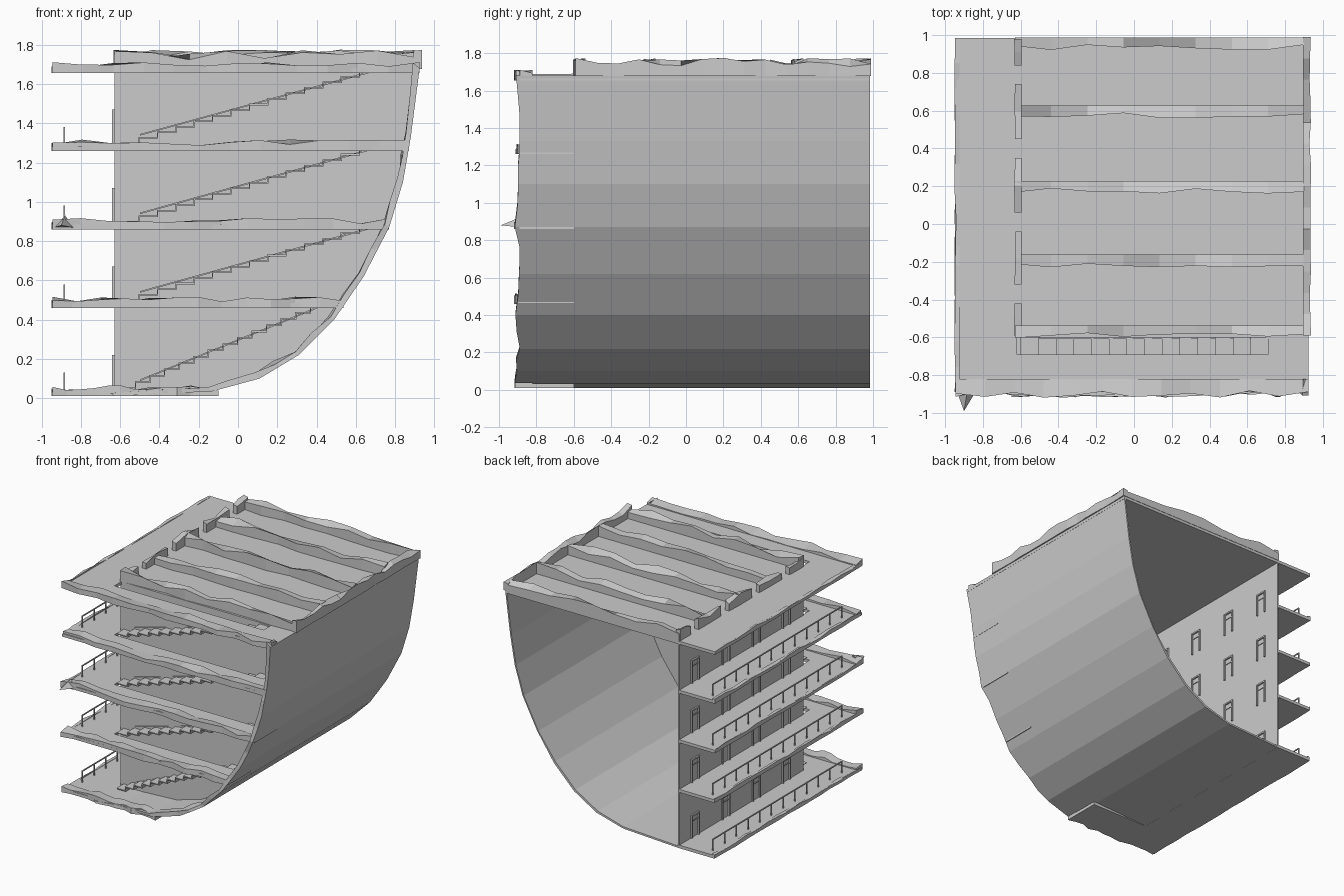
import bpy, random
from mathutils import Vector as V

if "Cube" in bpy.data.objects:
    bpy.data.objects.remove(bpy.data.objects["Cube"])

random.seed(7)
FLOORS = [0.01, 0.46, 0.86, 1.26, 1.655]
T = 0.025                                   # slab thickness
HULL = [(-0.94, 0.01), (-0.63, 0.01), (-0.13, 0.035), (0.11, 0.10), (0.31, 0.22), (0.49, 0.40),
        (0.64, 0.62), (0.77, 0.87), (0.84, 1.10), (0.88, 1.33), (0.925, 1.68)]
DOORS = [-0.37, 0.01, 0.40, 0.79]
BEAMS = [-0.56, -0.185, 0.205, 0.605, 0.965]
WALL_X, WALL_Y, FRONT, BACK = -0.63, -0.6, -0.89, 0.985


def mesh(name, verts, faces):
    me = bpy.data.meshes.new(name)
    me.from_pydata([tuple(v) for v in verts], [], faces)
    ob = bpy.data.objects.new(name, me)
    bpy.context.collection.objects.link(ob)
    return ob


BOX = [(0, 1, 3, 2), (4, 6, 7, 5), (0, 4, 5, 1), (2, 3, 7, 6), (0, 2, 6, 4), (1, 5, 7, 3)]


def boxes(name, items):
    """One object from (x0, x1, y0, y1, z0, z1) boxes."""
    vs, fs = [], []
    for x0, x1, y0, y1, z0, z1 in items:
        n = len(vs)
        vs += [(x, y, z) for x in (x0, x1) for y in (y0, y1) for z in (z0, z1)]
        fs += [tuple(n + i for i in f) for f in BOX]
    return mesh(name, vs, fs)


def prism(name, outline, y0, y1):
    """Closed xz outline extruded along y."""
    n = len(outline)
    vs = [(x, y, z) for y in (y0, y1) for x, z in outline]
    fs = [tuple(range(n)), tuple(range(2 * n - 1, n - 1, -1))]
    fs += [(i, n + i, n + (i + 1) % n, (i + 1) % n) for i in range(n)]
    return mesh(name, vs, fs)


def rough_bar(name, path, a, b, jit, cuts=1):
    """Broken-edge bar: section spanned by a and b; b end is uneven."""
    a, b = V(a), V(b)
    path = [V(p) for p in path]
    pts = [p.lerp(q, k / cuts) for p, q in zip(path, path[1:]) for k in range(cuts)] + [path[-1]]
    vs, fs = [], []
    for p in pts:
        s, t, o = (random.uniform(0.55, 1.15) for _ in range(3))
        o = a.normalized() * random.uniform(-jit, jit * 0.3)
        vs += [p + o, p + a, p + a + b * s, p + b * t + o]
    for i in range(len(pts) - 1):
        k = 4 * i
        fs += [(k + j, k + (j + 1) % 4, k + 4 + (j + 1) % 4, k + 4 + j) for j in range(4)]
    fs += [(3, 2, 1, 0), tuple(range(len(vs) - 4, len(vs)))]
    return mesh(name, vs, fs)


def hull_x(z):
    for (xa, za), (xb, zb) in zip(HULL[1:], HULL[2:]):
        if za <= z <= zb:
            return xa + (xb - xa) * (z - za) / (zb - za)
    return HULL[-1][0]


# Curved outer shell, open at both ends
inner = [(x - (0.012 if z > 0.05 else 0), z + (0.015 if z < 0.5 else 0)) for x, z in HULL[1:]]
n = len(inner)
strip = HULL[1:] + inner
vs = [(x, y, z) for y in (FRONT, BACK) for x, z in strip]
fs = []
for i in range(n - 1):
    o, q, m = i, n + i, 2 * n
    fs += [(o, o + 1, m + o + 1, m + o), (q + 1, q, m + q, m + q + 1),
           (o, q, q + 1, o + 1), (m + o, m + o + 1, m + q + 1, m + q)]
fs += [(0, 2 * n, 3 * n, n), (n - 1, 2 * n - 1, 4 * n - 1, 3 * n - 1)]
mesh("curved_shell", vs, fs)
rough_bar("shell_broken_rim", [(x, FRONT, z) for x, z in HULL[1:]], (0, 0.07, 0), (-0.03, 0, 0.025), 0.03, 2)

# Floor slabs: left balcony, front corridor, stairwell opening
hole_ends = [None, 0.44, 0.71, 0.71, 0.71]
for k, f in enumerate(FLOORS):
    xr = hull_x(f + 0.01) if k else -0.1
    top = f + T
    parts = [(-0.94, WALL_X + 0.01, FRONT, BACK, f, top)]
    if k == 0:
        parts.append((WALL_X, xr, FRONT, WALL_Y, f, top))
    else:
        parts += [(WALL_X, xr, FRONT, -0.69, f, top), (hole_ends[k], xr, -0.69, WALL_Y, f, top)]
    if k == 4:
        parts.append((WALL_X, xr, WALL_Y, BACK, f, top))
    boxes(f"floor_slab_{k}", parts)
    rough_bar(f"slab_front_edge_{k}", [(-0.945, FRONT, f), (xr, FRONT, f)], (0, 0.07, 0), (0, 0, 0.05), 0.03, 12)
    rough_bar(f"slab_side_edge_{k}", [(-0.945, FRONT, f), (-0.945, BACK, f)], (0.02, 0, 0), (0, 0, 0.035), 0.006, 14)

# Broken shard on a middle slab corner
mesh("edge_shard", [(-0.94, -0.88, 0.87), (-0.84, -0.89, 0.87), (-0.9, -0.99, 0.88), (-0.88, -0.87, 0.93)],
     [(0, 2, 1), (0, 3, 2), (1, 2, 3), (0, 1, 3)])

# Front wall closing off the rooms, and long side wall
prism("front_wall", [(WALL_X, 0.012)] + [(x - 0.005, z + 0.004) for x, z in HULL[2:-1]] + [(0.915, 1.66), (WALL_X, 1.66)],
      WALL_Y, WALL_Y + 0.012)
boxes("side_wall", [(WALL_X, WALL_X + 0.01, WALL_Y, BACK, 0.01, 1.66)])

# Doors: frame, middle rail, raised on both faces of the side wall
door_parts = []
for f in FLOORS[:4]:
    z0, z1 = f + T, f + 0.21
    for y in DOORS:
        x0, x1 = WALL_X - 0.012, WALL_X + 0.022
        w, t = 0.05, 0.012
        door_parts += [(x0, x1, y - w, y - w + t, z0, z1), (x0, x1, y + w - t, y + w, z0, z1),
                       (x0, x1, y - w, y + w, z1 - t, z1),
                       (x0 + 0.006, x1 - 0.006, y - w, y + w, z0 + 0.13, z0 + 0.138)]
boxes("door_frames", door_parts)

# Stairs: zigzag treads with a sloping handrail line on the wall
for k in range(4):
    x0, x1 = -0.6, hole_ends[k + 1]
    z0, z1 = FLOORS[k] + T, FLOORS[k + 1] + T
    N = 14
    dx, dz = (x1 - x0) / N, (z1 - z0) / N
    up = []
    for i in range(N):
        up += [(x0 + i * dx, z0 + i * dz + dz * 0.6), (x0 + (i + 1) * dx, z0 + i * dz + dz * 0.6)]
    low = [(x + 0.006, z - 0.008) for x, z in reversed(up)]
    nu = len(up)
    ring = up + low[::-1]
    vs = [(x, y, z) for y in (-0.69, WALL_Y) for x, z in ring]
    m, fs = 2 * nu, []
    for i in range(nu - 1):
        q = nu + i
        fs += [(i, i + 1, m + i + 1, m + i), (q + 1, q, m + q, m + q + 1),
               (i, q, q + 1, i + 1), (m + i, m + i + 1, m + q + 1, m + q)]
    mesh(f"stairs_{k}", vs, fs)
    prism(f"stair_stringer_{k}", [(x0 + 0.1, z0 + 0.06), (x1, z1 - 0.005), (x1, z1 - 0.013), (x0 + 0.1, z0 + 0.052)],
          WALL_Y - 0.008, WALL_Y)

# Balcony railings
rails = []
for f in FLOORS[:4]:
    z0, z1, x = f + T, f + 0.12, -0.885
    ys = [-0.72 + i * 1.64 / 11 for i in range(12)]
    rails += [(x - 0.004, x + 0.004, y - 0.004, y + 0.004, z0, z1) for y in ys]
    rails.append((x - 0.004, x + 0.004, ys[0] - 0.004, ys[-1] + 0.004, z1 - 0.008, z1))
boxes("balcony_railings", rails)

# Broken wall stubs on the top slab
R = FLOORS[4] + T - 0.003
for i, y in enumerate(BEAMS):
    rough_bar(f"roof_cross_wall_{i}", [(WALL_X, y - 0.022, R), (0.9, y - 0.022, R)], (0, 0.045, 0), (0, 0, 0.085), 0.022, 8)
rough_bar("roof_right_wall", [(0.93, -0.59, R), (0.93, 0.99, R)], (-0.035, 0, 0), (0, 0, 0.085), 0.008, 14)
gaps = [-0.59] + [v for y in DOORS for v in (y - 0.05, y + 0.05)] + [0.98]
for i in range(0, len(gaps), 2):
    rough_bar(f"roof_left_wall_{i // 2}", [(WALL_X, gaps[i], R), (WALL_X, gaps[i + 1], R)],
              (0.035, 0, 0), (0, 0, 0.085), 0.006, 2)

# Consistent outward normals
import bmesh
for ob in bpy.data.objects:
    bm = bmesh.new()
    bm.from_mesh(ob.data)
    bmesh.ops.recalc_face_normals(bm, faces=bm.faces)
    bm.to_mesh(ob.data)
    bm.free()
